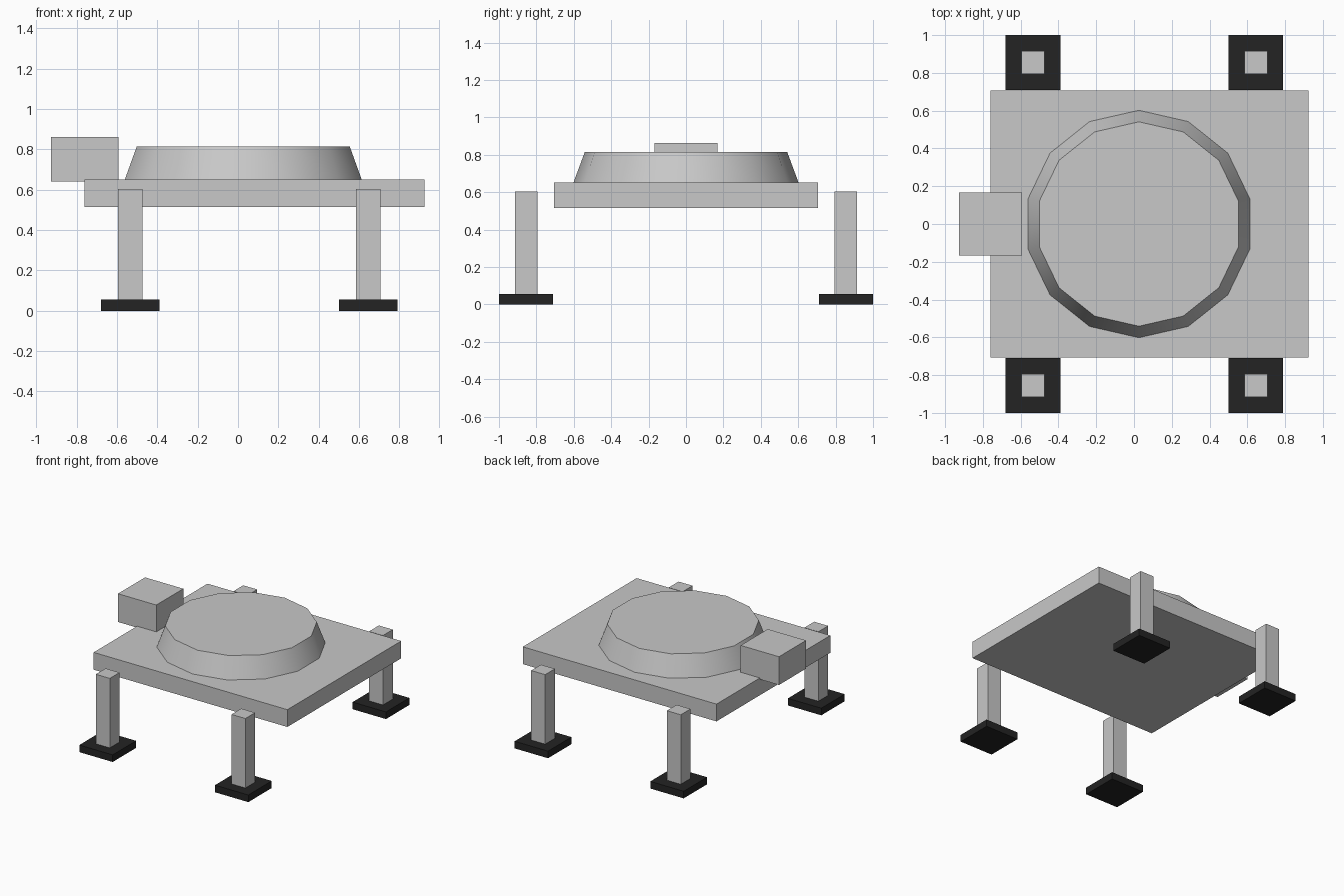
import bpy
import bmesh
from math import sin, cos, tau, radians

cube = bpy.data.objects.get("Cube")
if cube:
    bpy.data.objects.remove(cube, do_unlink=True)


def material(name, value):
    mat = bpy.data.materials.new(name)
    mat.use_nodes = True
    colour = (value, value, value, 1)
    mat.diffuse_color = colour
    mat.node_tree.nodes["Principled BSDF"].inputs["Base Color"].default_value = colour
    return mat


grey = material("light grey", 0.58)
black = material("soft black", 0.017)


def add_object(name, bm, mat):
    bmesh.ops.recalc_face_normals(bm, faces=bm.faces)
    mesh = bpy.data.meshes.new(name)
    bm.to_mesh(mesh)
    bm.free()
    mesh.materials.append(mat)
    obj = bpy.data.objects.new(name, mesh)
    bpy.context.collection.objects.link(obj)
    return obj


def box(name, centre, size, mat):
    """Box with its centre and full size."""
    bm = bmesh.new()
    bmesh.ops.create_cube(bm, size=1)
    bmesh.ops.scale(bm, vec=size, verts=bm.verts)
    bmesh.ops.translate(bm, vec=centre, verts=bm.verts)
    return add_object(name, bm, mat)


def frustum(name, centre_x, sides, rings, mat):
    """Capped cone through (radius, height) rings, one corner towards +y."""
    bm = bmesh.new()
    loops = []
    for radius, z in rings:
        loops.append([bm.verts.new((centre_x + radius * sin(tau * i / sides),
                                    radius * cos(tau * i / sides), z))
                      for i in range(sides)])
    low, high = loops
    for i in range(sides):
        j = (i + 1) % sides
        bm.faces.new((low[i], low[j], high[j], high[i]))
    bm.faces.new(low)
    bm.faces.new(high)
    return add_object(name, bm, mat)


# Square deck
box("deck", (0.082, 0, 0.583), (1.685, 1.414, 0.136), grey)

# Tapered drum on the deck, smooth around its side
drum = frustum("drum", 0.026, 14, [(0.603, 0.648), (0.541, 0.815)], grey)
bpy.ops.object.select_all(action="DESELECT")
drum.select_set(True)
bpy.context.view_layer.objects.active = drum
bpy.ops.object.shade_smooth_by_angle(angle=radians(30))

# Box overhanging the right edge
box("side_box", (-0.76, 0, 0.751), (0.333, 0.336, 0.222), grey)

# Four legs with square feet, standing clear of the deck
for side, x in (("right", -0.535), ("left", 0.645)):
    for end, y in (("front", -0.855), ("back", 0.855)):
        box(f"{end}_{side}_leg", (x, y, 0.328), (0.121, 0.121, 0.549), grey)
        box(f"{end}_{side}_foot", (x, y, 0.028), (0.29, 0.29, 0.056), black)
